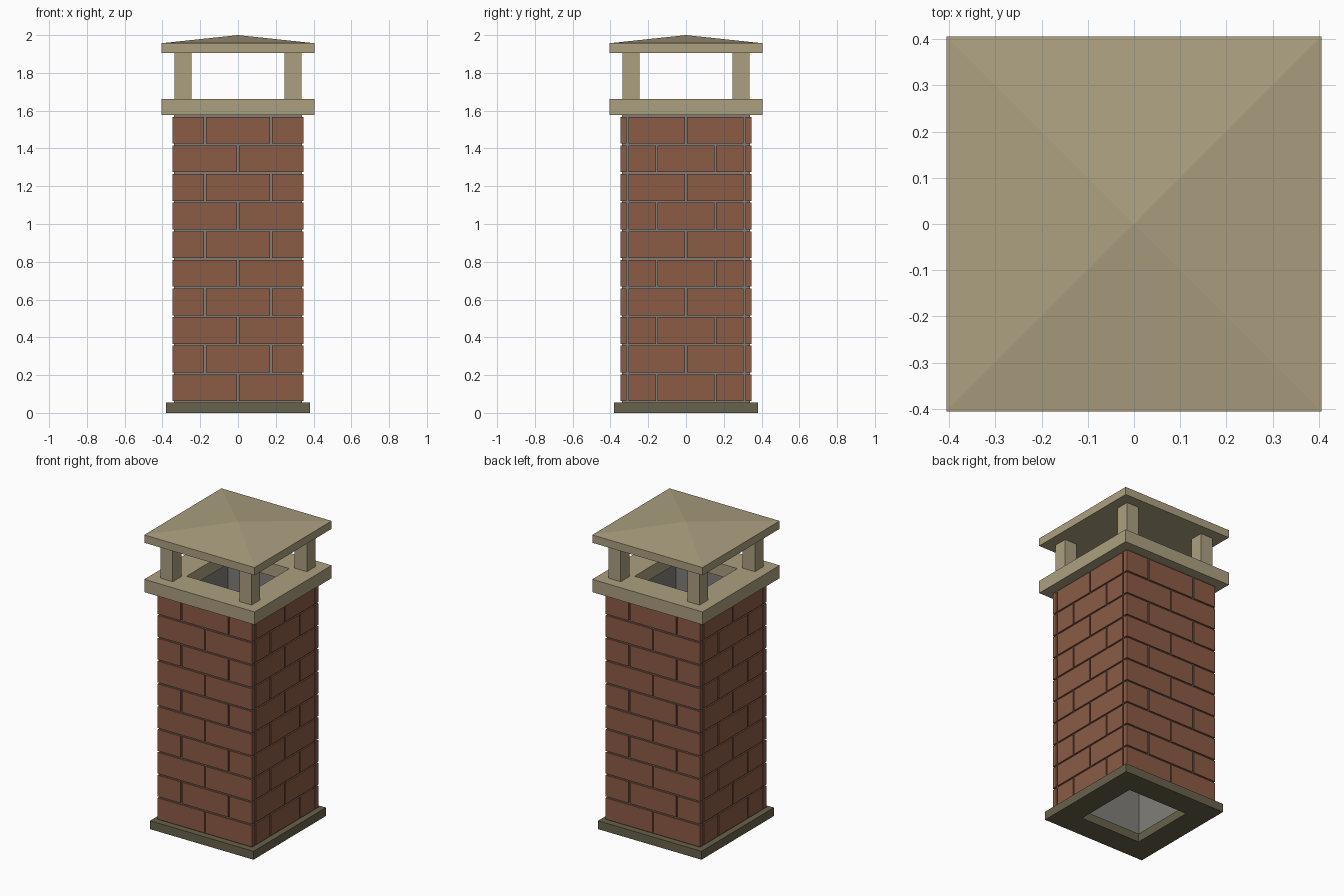
import bpy, bmesh
from mathutils import Matrix, Vector

if "Cube" in bpy.data.objects:
    bpy.data.objects.remove(bpy.data.objects["Cube"])


def material(name, rgb):
    m = bpy.data.materials.new(name)
    m.diffuse_color = (*rgb, 1)
    m.use_nodes = True
    m.node_tree.nodes["Principled BSDF"].inputs["Base Color"].default_value = m.diffuse_color
    return m


BRICK = material("brick", (0.26, 0.105, 0.06))
STONE = material("stone", (0.41, 0.35, 0.215))
FOOTING = material("footing", (0.14, 0.12, 0.07))
MORTAR = material("mortar", (0.22, 0.21, 0.19))


def finish(name, bm, mat):
    bmesh.ops.recalc_face_normals(bm, faces=bm.faces)
    me = bpy.data.meshes.new(name)
    bm.to_mesh(me)
    bm.free()
    me.materials.append(mat)
    ob = bpy.data.objects.new(name, me)
    bpy.context.collection.objects.link(ob)
    return ob


def add_box(bm, x0, x1, y0, y1, z0, z1):
    size = Matrix.Diagonal((x1 - x0, y1 - y0, z1 - z0, 1))
    mid = Matrix.Translation(((x0 + x1) / 2, (y0 + y1) / 2, (z0 + z1) / 2))
    bmesh.ops.create_cube(bm, size=1, matrix=mid @ size)


def square_ring(name, outer, inner, z0, z1, mat):
    """Square tube: a four-corner section swept round the z axis."""
    bm = bmesh.new()
    section = [(outer, z0), (outer, z1), (inner, z1), (inner, z0)]
    corners = [(1, 1), (-1, 1), (-1, -1), (1, -1)]
    v = [[bm.verts.new((sx * r, sy * r, z)) for r, z in section] for sx, sy in corners]
    for i in range(4):
        a, b = v[i], v[(i + 1) % 4]
        for j in range(4):
            k = (j + 1) % 4
            bm.faces.new((a[j], b[j], b[k], a[k]))
    return finish(name, bm, mat)


# Footing, hollow mortar shaft and crown slab
square_ring("base_slab", 0.38, 0.222, 0.0, 0.056, FOOTING)
square_ring("mortar_flue", 0.338, 0.25, 0.05, 1.58, MORTAR)
square_ring("crown_slab", 0.405, 0.222, 1.577, 1.662, STONE)

# Ten brick courses, joints alternating from course to course
HALF, INNER, GAP = 0.347, 0.305, 0.010
bm = bmesh.new()


def pieces(half, joints):
    edges = [-half] + joints + [half]
    for i in range(len(edges) - 1):
        a = edges[i] + (GAP / 2 if i else 0)
        b = edges[i + 1] - (GAP / 2 if i < len(edges) - 2 else 0)
        yield a, b


for row in range(10):
    z0 = 0.062 + row * 0.1515
    z1 = z0 + 0.142
    front = [-0.175, 0.175] if row % 2 else [0.0]
    side = [0.0] if row % 2 else [-0.155, 0.155]
    for s in (-1, 1):
        lo, hi = sorted((s * (INNER + GAP), s * HALF))
        for a, b in pieces(HALF, front):
            add_box(bm, a, b, lo, hi, z0, z1)
        for a, b in pieces(INNER, side):
            add_box(bm, lo, hi, a, b, z0, z1)
finish("bricks", bm, BRICK)

# Four cap posts
bm = bmesh.new()
for sx in (-1, 1):
    for sy in (-1, 1):
        x, y = 0.29 * sx, 0.29 * sy
        add_box(bm, x - 0.045, x + 0.045, y - 0.045, y + 0.045, 1.66, 1.907)
finish("cap_posts", bm, STONE)

# Cap slab with shallow pyramid top
bm = bmesh.new()
add_box(bm, -0.405, 0.405, -0.405, 0.405, 1.905, 1.957)
top = max(bm.faces, key=lambda f: f.calc_center_median().z)
apex = bmesh.ops.poke(bm, faces=[top])["verts"][0]
apex.co = Vector((0, 0, 2.0))
finish("cap_roof", bm, STONE)
